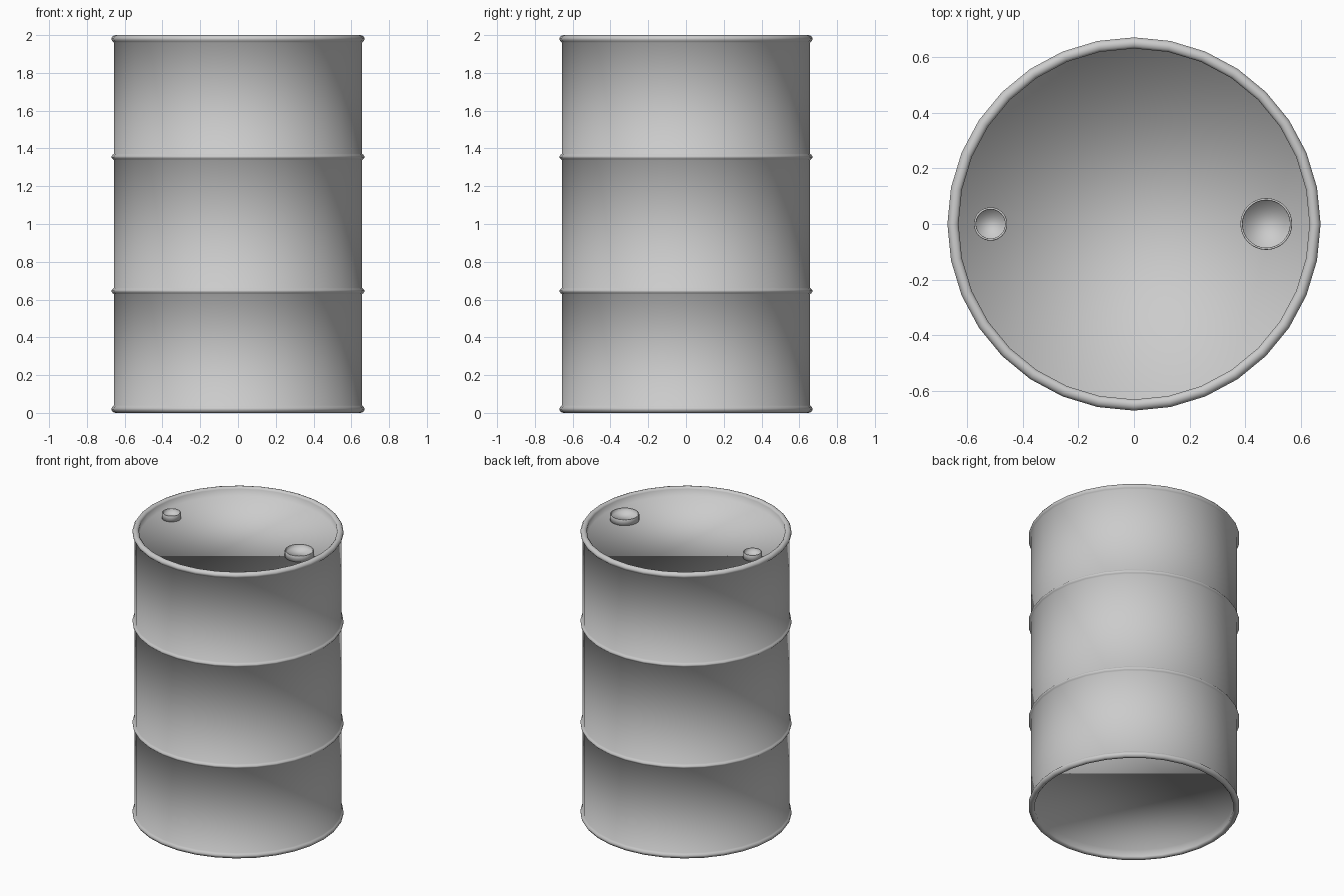
import bpy, bmesh, math

if "Cube" in bpy.data.objects:
    bpy.data.objects.remove(bpy.data.objects["Cube"])


def lathe(name, profile, segs, loc=(0, 0, 0)):
    """Spin an (r, z) profile around z and cap both ends with flat discs."""
    bm = bmesh.new()
    rings = []
    for r, z in profile:
        rings.append([bm.verts.new((r * math.cos(2 * math.pi * i / segs),
                                    r * math.sin(2 * math.pi * i / segs), z))
                      for i in range(segs)])
    for a, b in zip(rings, rings[1:]):
        for i in range(segs):
            j = (i + 1) % segs
            bm.faces.new((a[i], a[j], b[j], b[i]))
    bm.faces.new(rings[0][::-1])
    bm.faces.new(rings[-1])
    for f in bm.faces:
        f.smooth = True
    bmesh.ops.recalc_face_normals(bm, faces=bm.faces[:])
    me = bpy.data.meshes.new(name)
    bm.to_mesh(me)
    bm.free()
    ob = bpy.data.objects.new(name, me)
    ob.location = loc
    bpy.context.collection.objects.link(ob)
    return ob


# Lower half of the drum: recessed base, rolled rim, wall, rolling hoop
BODY = 0.657
half = [(0.63, 0.06), (0.63, 0.012), (0.638, 0.003), (0.65, 0.0),
        (0.662, 0.004), (0.67, 0.016), (0.67, 0.024), (0.664, 0.034),
        (BODY, 0.04),
        (BODY, 0.628), (0.664, 0.634), (0.67, 0.642),
        (0.67, 0.648), (0.664, 0.656), (BODY, 0.662)]

# Upper half mirrors the lower half
profile = half + [(r, 2.0 - z) for r, z in reversed(half)]
lathe("drum", profile, 32)


# Bung caps on the lid, each a short cup with a thin lip
def bung(name, x, r):
    lathe(name, [(r, 1.93), (r, 1.978), (r - 0.002, 1.981),
                 (r - 0.006, 1.981), (r - 0.008, 1.978),
                 (r - 0.008, 1.955)], 32, (x, 0, 0))


bung("large_bung", 0.475, 0.093)
bung("small_bung", -0.515, 0.06)
